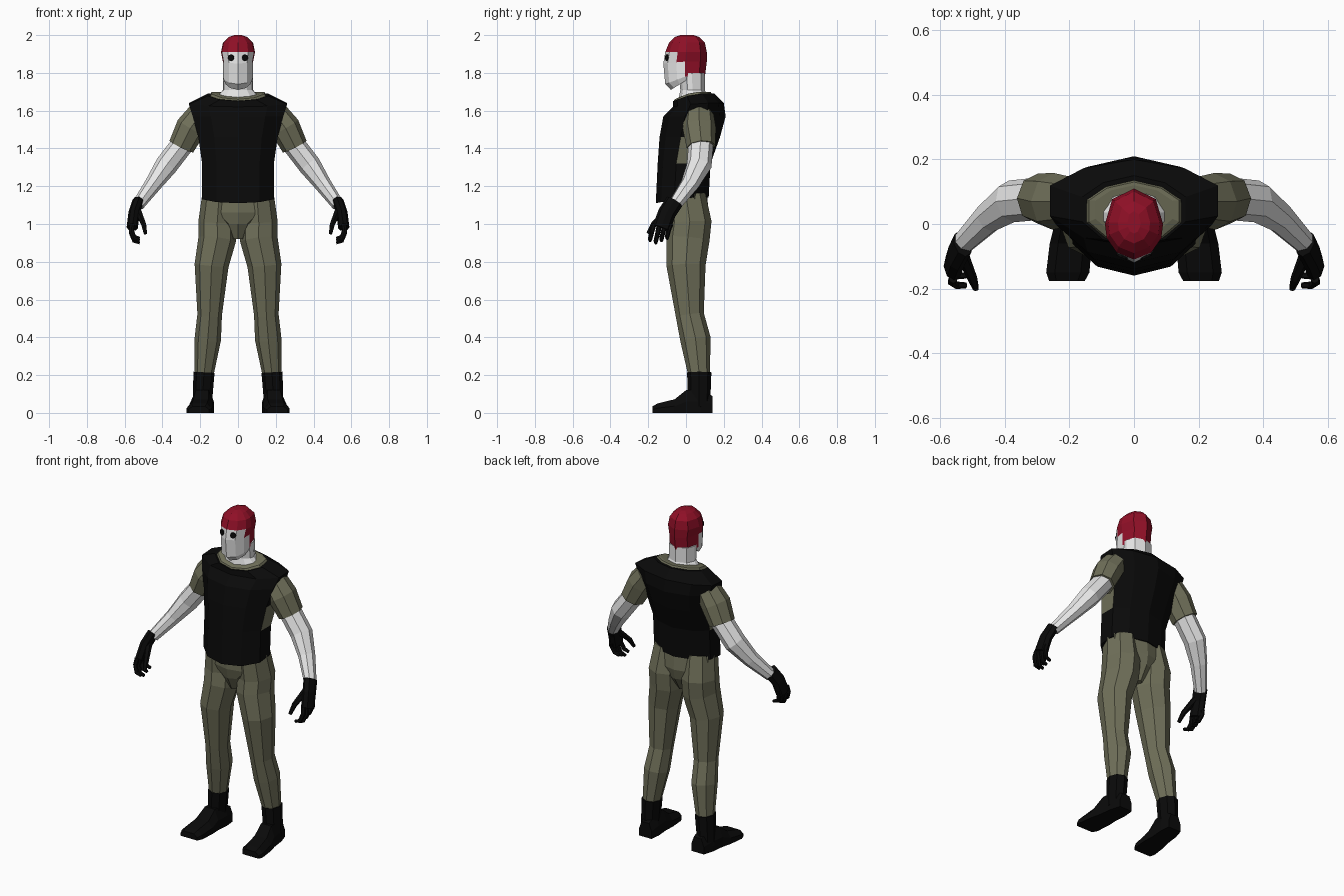
import bpy, bmesh, math
from mathutils import Vector

if "Cube" in bpy.data.objects:
    bpy.data.objects.remove(bpy.data.objects["Cube"])


def material(name, red, green, blue):
    mat = bpy.data.materials.new(name)
    mat.use_nodes = True
    mat.diffuse_color = (red, green, blue, 1)
    shader = mat.node_tree.nodes["Principled BSDF"]
    shader.inputs["Base Color"].default_value = mat.diffuse_color
    return mat


black = material("black cloth", 0.003, 0.003, 0.003)
khaki = material("khaki cloth", 0.16, 0.16, 0.1)
white = material("pale skin", 0.8, 0.8, 0.8)
red = material("red cap", 0.28, 0.005, 0.02)


def skin(name, tubes, materials, rule=None, mirror=False):
    """Skin each list of rings into a closed, flat-shaded tube."""
    bm = bmesh.new()
    for rings in tubes:
        loops = [[bm.verts.new(point) for point in ring] for ring in rings]
        for lower, upper in zip(loops, loops[1:]):
            for i in range(len(lower)):
                bm.faces.new((lower[i - 1], lower[i], upper[i], upper[i - 1]))
        bm.faces.new(loops[0])
        bm.faces.new(loops[-1])
    bmesh.ops.recalc_face_normals(bm, faces=bm.faces[:])
    if rule:
        for face in bm.faces:
            face.material_index = rule(face.calc_center_median(), face.normal)
    mesh = bpy.data.meshes.new(name)
    bm.to_mesh(mesh)
    bm.free()
    for mat in materials:
        mesh.materials.append(mat)
    part = bpy.data.objects.new(name, mesh)
    bpy.context.collection.objects.link(part)
    if mirror:
        part.modifiers.new("Mirror", "MIRROR").use_mirror_merge = False


# Half outlines from front to back, in units of half width and half depth
body_outline = [(0, -1), (0.6, -0.8), (1, -0.3), (1, 0.4), (0.6, 0.8), (0, 1)]
head_outline = [(0, -1), (0.6, -0.8), (0.94, -0.4), (1, 0), (0.75, 0.7), (0, 1)]


def section(outline, z, width, front, back, dip=0.0):
    """Symmetric horizontal ring whose front sinks by dip."""
    whole = outline + [(-x, t) for x, t in outline[-2:0:-1]]
    middle, depth = (front + back) / 2, (back - front) / 2
    return [(x * width, middle + depth * t, z - dip * max(0, -t))
            for x, t in whole]


def trunk(outline, *rows):
    return [section(outline, *row) for row in rows]


def tube(*stations, flat=1.0, sides=8):
    """Rings square to a path of (x, y, z, radius); flat stretches them in y."""
    points = [Vector(station[:3]) for station in stations]
    rings = []
    for i, point in enumerate(points):
        ahead = points[min(i + 1, len(points) - 1)] - points[max(i - 1, 0)]
        across = ahead.cross(Vector((0, 1, 0))).normalized()
        depth = across.cross(ahead).normalized() * flat
        angles = [math.tau * k / sides for k in range(sides)]
        rings.append([point + stations[i][3] * (depth * math.cos(a) + across * math.sin(a))
                      for a in angles])
    return rings


# Vest, with khaki armhole patches at the sides
def armhole(centre, normal):
    return int(abs(normal.x) > 0.8 and 1.3 < centre.z < 1.5)


skin("vest", [trunk(
    body_outline,
    (1.14, 0.19, -0.16, 0.12, 0.03),
    (1.32, 0.19, -0.15, 0.13),
    (1.46, 0.21, -0.14, 0.18),
    (1.57, 0.24, -0.12, 0.21),
    (1.64, 0.26, -0.07, 0.2, 0.02),
    (1.69, 0.16, -0.07, 0.15, 0.04))], [black, khaki], armhole)

# Shirt collar around the neck
skin("shirt_collar", [trunk(
    body_outline,
    (1.68, 0.15, -0.07, 0.14, 0.04),
    (1.7, 0.14, -0.06, 0.13, 0.04),
    (1.7, 0.12, -0.04, 0.12, 0.03))], [khaki])

# Neck and head, with the cap coloured by region
skin("neck", [trunk(
    head_outline,
    (1.66, 0.12, -0.04, 0.12),
    (1.71, 0.08, -0.03, 0.1),
    (1.8, 0.08, -0.04, 0.1))], [white])


def cap(centre, normal):
    crown = centre.z > 1.92
    temples = centre.z > 1.86 and centre.y > -0.06
    nape = centre.z > 1.79 and centre.y > 0.01
    return int(crown or temples or nape)


skin("head", [trunk(
    head_outline,
    (1.76, 0.07, -0.08, 0.08, 0.05),
    (1.78, 0.08, -0.11, 0.1, 0.04),
    (1.86, 0.08, -0.12, 0.11, 0.01),
    (1.91, 0.09, -0.11, 0.11),
    (1.96, 0.08, -0.09, 0.1),
    (1.99, 0.05, -0.06, 0.07),
    (2, 0.02, -0.03, 0.04))], [white, red], cap)

# Eyes as thin discs lying on the face
for side, label in (1, "left"), (-1, "right"):
    bpy.ops.mesh.primitive_cylinder_add(
        vertices=8, radius=0.018, depth=0.009, location=(side * 0.037, -0.1, 1.88),
        rotation=(math.radians(90), 0, side * math.radians(24)))
    eye = bpy.context.object
    eye.name = label + "_eye"
    eye.data.materials.append(black)

# Sleeves and bare forearms
skin("sleeves", [tube(
    (0.2, 0.07, 1.58, 0.07),
    (0.25, 0.07, 1.51, 0.08),
    (0.3, 0.08, 1.41, 0.07), flat=1.1)], [khaki], mirror=True)
skin("forearms", [tube(
    (0.28, 0.08, 1.44, 0.06),
    (0.38, 0.07, 1.31, 0.06),
    (0.45, 0.02, 1.21, 0.045),
    (0.53, -0.06, 1.1, 0.033), flat=1.1)], [white], mirror=True)

# Gloves: palm, four curled fingers and a thumb
hand = [tube(
    (0.53, -0.06, 1.12, 0.03),
    (0.55, -0.1, 1.06, 0.03),
    (0.56, -0.13, 0.98, 0.03), flat=1.6)]
for finger in range(4):
    y = 0.03 * finger - 0.17
    tip = 0.9 + 0.012 * abs(finger - 1)
    hand.append(tube(
        (0.56, y, 1, 0.014),
        (0.565, y - 0.01, tip + 0.05, 0.013),
        (0.55, y - 0.02, tip + 0.01, 0.012),
        (0.52, y - 0.02, tip, 0.009), sides=6))
hand.append(tube(
    (0.53, -0.1, 1.07, 0.02),
    (0.5, -0.17, 1, 0.015),
    (0.49, -0.2, 0.95, 0.01), sides=6))
skin("gloves", hand, [black], mirror=True)

# Trousers: seat and legs
skin("trouser_seat", [trunk(
    body_outline,
    (0.92, 0.03, -0.06, 0.06),
    (1, 0.08, -0.1, 0.11),
    (1.06, 0.18, -0.11, 0.12),
    (1.17, 0.18, -0.11, 0.11))], [khaki])
skin("trouser_legs", [tube(
    (0.18, 0.07, 0.2, 0.05),
    (0.16, 0.05, 0.39, 0.07),
    (0.15, 0.02, 0.52, 0.065),
    (0.14, 0, 0.78, 0.09),
    (0.11, 0.01, 0.92, 0.1),
    (0.11, 0.02, 1.01, 0.1),
    (0.1, 0, 1.15, 0.09), flat=1.15)], [khaki], mirror=True)

# Boots: shaft plus a wedge-shaped foot that turns outward
sole_outline = [(-1, 0), (1, 0), (1, 0.5), (0.6, 1), (-0.6, 1), (-1, 0.5)]


def foot_ring(y, width, height):
    return [(0.19 - y / 10 + x * width, y, z * height) for x, z in sole_outline]


shaft = tube((0.19, 0.07, 0.03, 0.05), (0.18, 0.07, 0.215, 0.056), flat=1.15)
foot = [foot_ring(-0.177, 0.055, 0.035), foot_ring(-0.15, 0.067, 0.05),
        foot_ring(-0.06, 0.065, 0.072), foot_ring(0, 0.056, 0.12),
        foot_ring(0.08, 0.054, 0.12), foot_ring(0.14, 0.042, 0.09)]
skin("boots", [shaft, foot], [black], mirror=True)
